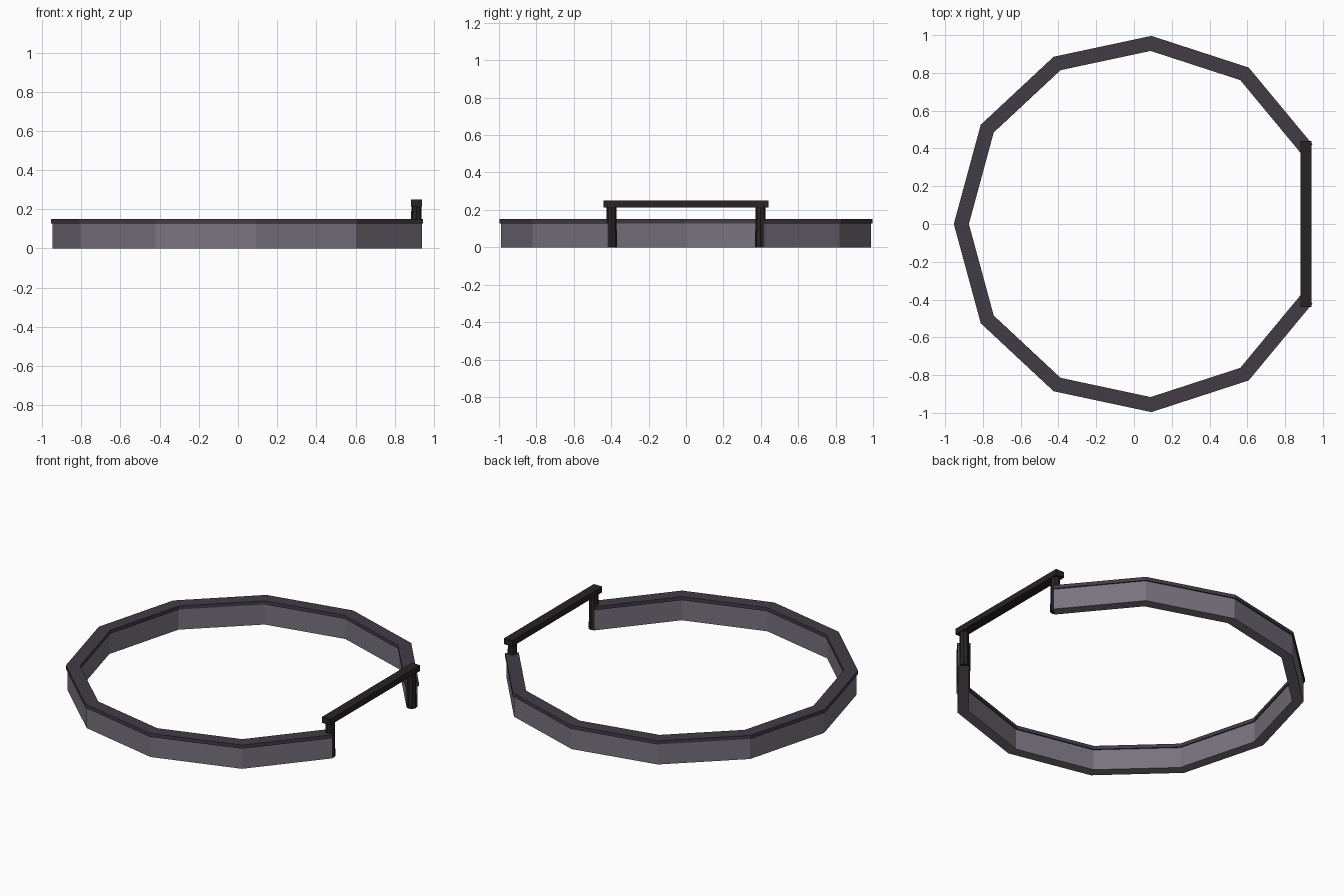
import bpy, bmesh, math
from mathutils import Vector

if "Cube" in bpy.data.objects:
    bpy.data.objects.remove(bpy.data.objects["Cube"])


def material(name, color):
    m = bpy.data.materials.new(name)
    m.diffuse_color = (*color, 1)
    m.use_nodes = True
    m.node_tree.nodes["Principled BSDF"].inputs["Base Color"].default_value = m.diffuse_color
    return m


stone = material("stone", (0.19, 0.17, 0.21))
coping = material("coping", (0.055, 0.044, 0.062))
timber = material("dark_timber", (0.022, 0.016, 0.017))


def finish(name, bm, mat):
    bmesh.ops.recalc_face_normals(bm, faces=bm.faces)
    me = bpy.data.meshes.new(name)
    bm.to_mesh(me)
    bm.free()
    me.materials.append(mat)
    ob = bpy.data.objects.new(name, me)
    bpy.context.collection.objects.link(ob)
    return ob


# Centre line of the open ring, one half mirrored across y
half = [(0.915, 0.397), (0.585, 0.795), (0.09, 0.956), (-0.407, 0.85), (-0.777, 0.505)]
path = [Vector(p) for p in half] + [Vector((-0.914, 0))]
path += [Vector((x, -y)) for x, y in reversed(half)]


def ring(name, width, z0, z1, mat):
    """Sweep a rectangular section along the path with mitred corners."""
    bm = bmesh.new()
    dirs = [(b - a).normalized() for a, b in zip(path, path[1:])]
    sections = []
    for i, p in enumerate(path):
        d0, d1 = dirs[max(i - 1, 0)], dirs[min(i, len(dirs) - 1)]
        n0, n1 = Vector((d0.y, -d0.x)), Vector((d1.y, -d1.x))
        m = (n0 + n1).normalized()
        m *= width / 2 / m.dot(n0)
        sections.append([bm.verts.new((*(p + m * s), z))
                         for s, z in ((-1, z0), (1, z0), (1, z1), (-1, z1))])
    for a, b in zip(sections, sections[1:]):
        for k in range(4):
            j = (k + 1) % 4
            bm.faces.new((a[k], a[j], b[j], b[k]))
    bm.faces.new(sections[0])
    bm.faces.new(sections[-1])
    return finish(name, bm, mat)


ring("ring_wall", 0.062, 0, 0.128, stone)
ring("ring_coping", 0.077, 0.128, 0.15, coping)

# Gate posts at the two ends of the ring
for name, side in (("left_gate_post", -1), ("right_gate_post", 1)):
    bm = bmesh.new()
    bmesh.ops.create_cone(bm, cap_ends=True, segments=8, radius1=0.029,
                          radius2=0.026, depth=0.22)
    bmesh.ops.translate(bm, verts=bm.verts, vec=(0.911, side * 0.398, 0.11))
    finish(name, bm, timber)

# Lintel resting on the posts
bm = bmesh.new()
bmesh.ops.create_cube(bm, size=1)
bmesh.ops.scale(bm, verts=bm.verts, vec=(0.057, 0.88, 0.036))
bmesh.ops.translate(bm, verts=bm.verts, vec=(0.911, 0, 0.232))
finish("gate_lintel", bm, timber)
